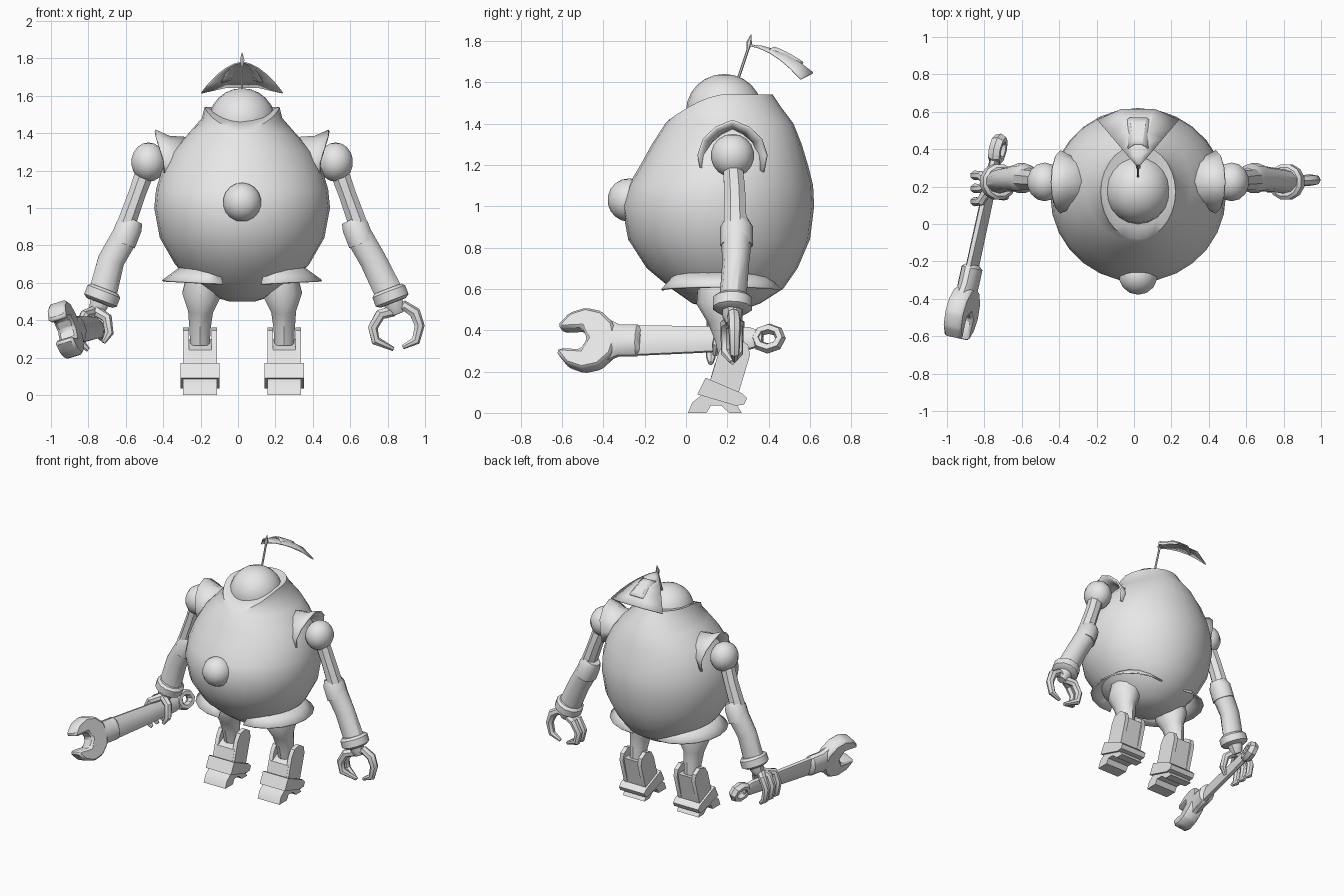
import bpy, bmesh, math
from mathutils import Vector, Matrix

cube = bpy.data.objects.get("Cube")
if cube:
    bpy.data.objects.remove(cube, do_unlink=True)

grey = bpy.data.materials.new("plain light grey")
grey.use_nodes = True
grey.diffuse_color = (0.8, 0.8, 0.8, 1)
grey.node_tree.nodes["Principled BSDF"].inputs["Base Color"].default_value = (0.8, 0.8, 0.8, 1)

MID = 0.022  # centre line of the body


def finish(bm, name, angle=40, solid=0, matrix=None):
    if matrix:
        bm.transform(matrix)
    bmesh.ops.recalc_face_normals(bm, faces=bm.faces)
    mesh = bpy.data.meshes.new(name)
    bm.to_mesh(mesh)
    bm.free()
    mesh.materials.append(grey)
    ob = bpy.data.objects.new(name, mesh)
    bpy.context.collection.objects.link(ob)
    if solid:
        mod = ob.modifiers.new("thickness", "SOLIDIFY")
        mod.thickness, mod.offset = solid, 0
    bpy.ops.object.select_all(action="DESELECT")
    ob.select_set(True)
    bpy.context.view_layer.objects.active = ob
    bpy.ops.object.shade_smooth_by_angle(angle=math.radians(angle))
    return ob


def loft(name, rings, caps=True, closed=True, **kw):
    """Skin a list of equal-length point rings."""
    bm = bmesh.new()
    vs = [[bm.verts.new(p) for p in ring] for ring in rings]
    n = len(rings[0])
    for a, b in zip(vs, vs[1:]):
        for i in range(n if closed else n - 1):
            j = (i + 1) % n
            bm.faces.new((a[i], a[j], b[j], b[i]))
    if caps and closed:
        bm.faces.new(vs[0])
        bm.faces.new(vs[-1])
    return finish(bm, name, **kw)


def tube(name, pts, radii, sides=10, **kw):
    """Tube along points; radius is a number or (across x, along y)."""
    pts = [Vector(p) for p in pts]
    rings = []
    for i, p in enumerate(pts):
        t = (pts[min(i + 1, len(pts) - 1)] - pts[max(i - 1, 0)]).normalized()
        side = Vector((0, 1, 0)) - t * t.y
        side = side.normalized() if side.length > 0.2 else Vector((0, 0, 1))
        other = side.cross(t)
        r = radii[i]
        rx, ry = r if isinstance(r, tuple) else (r, r)
        ring = []
        for k in range(sides):
            a = 2 * math.pi * (k + 0.5) / sides
            ring.append(p + other * rx * math.cos(a) + side * ry * math.sin(a))
        rings.append(ring)
    return loft(name, rings, **kw)


def ball(name, centre, scale, seg=16):
    bm = bmesh.new()
    bmesh.ops.create_uvsphere(bm, u_segments=seg, v_segments=seg // 2 + 2, radius=1)
    return finish(bm, name, matrix=Matrix.Translation(centre) @ Matrix.Diagonal((*scale, 1)))


def prism(name, outline, thick, matrix=None, **kw):
    """Outline in the XZ plane, extruded evenly along Y."""
    rings = [[(u, y, v) for u, v in outline] for y in (-thick / 2, thick / 2)]
    return loft(name, rings, matrix=matrix, **kw)


# Body: height, front y, back y, half width
ring_sizes = [(0.50, 0.14, 0.28, 0.07), (0.53, 0.03, 0.36, 0.17), (0.60, -0.07, 0.47, 0.27),
              (0.70, -0.19, 0.54, 0.36), (0.84, -0.28, 0.60, 0.44), (1.0, -0.31, 0.62, 0.47),
              (1.1, -0.28, 0.615, 0.46), (1.2, -0.22, 0.59, 0.43), (1.3, -0.165, 0.56, 0.375),
              (1.4, -0.10, 0.52, 0.285)]


def oval(z, front, back, width, dip=0, n=28):
    pts = []
    for k in range(n):
        a = 2 * math.pi * k / n
        c = math.cos(a)
        pts.append((MID + width * math.sin(a), (front + back) / 2 - c * (back - front) / 2,
                    z - dip * max(0, c) ** 1.5))
    return pts


body = [oval(*r) for r in ring_sizes]
body += [oval(1.48, -0.09, 0.46, 0.215, 0.07), oval(1.54, -0.08, 0.42, 0.20, 0.12),
         oval(1.53, -0.02, 0.37, 0.17, 0.08)]
loft("body", body)
ball("head_dome", (MID, 0.185, 1.46), (0.18, 0.185, 0.18), 20)
ball("belly_knob", (MID, -0.275, 1.03), (0.105, 0.105, 0.105), 14)

# Antenna and the fan of feathers trailing behind it
tube("antenna", [(MID, 0.25, 1.61), (MID, 0.30, 1.76), (MID, 0.305, 1.79), (MID, 0.315, 1.83)],
     [0.007, 0.007, 0.014, 0.002], 6)
for name, lift, size, start in (("plume", 0, 1, 0.02), ("plume_overlay", 0.012, 0.6, 0.4)):
    sheet = []
    for i in range(6):
        u = start + ((0.85 if lift else 1) - start) * i / 5
        sheet.append([(MID + 0.217 * v * u * size, 0.30 + 0.325 * u - 0.07 * u * v * v,
                       1.78 + lift - 0.13 * u * u - 0.035 * u * v * v)
                      for v in (-1, -0.4, 0.4, 1)])
    loft(name, sheet, closed=False, solid=0.008, angle=20)

for s, tag, wrist in ((1, "left", 0.795), (-1, "right", 0.75)):
    def at(x, y, z):
        return (MID + s * x, y, z)

    # Shoulder with its flared guard
    ball(tag + "_shoulder", at(0.50, 0.225, 1.245), (0.095, 0.105, 0.105), 14)
    guard = []
    for x, r, lean in ((0.29, 0.10, 0.02), (0.39, 0.125, 0), (0.465, 0.165, -0.01)):
        arc = []
        for k in range(9):
            a = math.radians(-25 + 230 * k / 8)
            up = math.sin(a)
            arc.append(at(x - 0.05 * (1 - max(up, 0)), 0.225 + r * math.cos(a),
                          1.245 + lean + r * up * (1.08 if k == 4 else 1)))
        guard.append(arc)
    loft(tag + "_shoulder_guard", guard, closed=False, solid=0.012)

    # Arm
    elbow, hand = at(0.635, 0.24, 0.87), at(wrist, 0.225, 0.525)
    tube(tag + "_upper_arm", [at(0.51, 0.225, 1.22), at(0.56, 0.235, 1.08), elbow],
         [(0.055, 0.05), (0.05, 0.055), (0.055, 0.06)], 8)
    tube(tag + "_elbow", [at(0.585, 0.245, 0.94), at(0.605, 0.245, 0.90), at(0.64, 0.245, 0.81)],
         [(0.06, 0.055), (0.075, 0.08), (0.075, 0.08)], 10)
    tube(tag + "_forearm", [at(0.625, 0.245, 0.85), at(0.70, 0.24, 0.72), hand],
         [0.075, (0.075, 0.065), (0.08, 0.065)], 10)
    w = Vector(hand)
    axis = Vector((s * 0.36, -0.02, -0.93))
    tube(tag + "_wrist_cuff", [w + axis * d for d in (-0.045, -0.03, 0.02, 0.035)],
         [0.08, 0.097, 0.097, 0.075], 12)
    tube(tag + "_palm", [w, w + axis * 0.06, w + axis * 0.10],
         [(0.065, 0.055), (0.05, 0.05), (0.035, 0.03)], 8)

    # Hip guard, a flared skirt over the thigh
    skirt = []
    for z, rx, ry in ((0.68, 0.16, 0.23), (0.635, 0.22, 0.25), (0.595, 0.275, 0.29)):
        arc = []
        for k in range(11):
            a = math.radians(-100 + 20 * k)
            arc.append(at(0.15 + rx * math.cos(a), 0.17 + ry * math.sin(a),
                          z + 0.015 * math.cos(a)))
        skirt.append(arc)
    loft(tag + "_hip_guard", skirt, closed=False, solid=0.01)

    # Leg: thigh seated in a channel-shaped shin
    tube(tag + "_thigh", [at(0.21, 0.17, 0.64), at(0.215, 0.175, 0.54), at(0.222, 0.19, 0.45),
                          at(0.225, 0.21, 0.36), at(0.225, 0.22, 0.27)],
         [(0.09, 0.11), (0.11, 0.125), (0.07, 0.085), (0.06, 0.07), (0.055, 0.06)], 10)
    place = Matrix.Translation(at(0.225, 0, 0)) @ Matrix.Rotation(math.pi / 2, 4, "Z")
    shin = [(0.16, 0.30), (0.19, 0.345), (0.25, 0.36), (0.30, 0.33), (0.31, 0.28),
            (0.25, 0.08), (0.10, 0.10)]
    for off in (-0.075, 0.075):
        prism(tag + "_shin_side", shin, 0.03, Matrix.Translation((off, 0, 0)) @ place)
    back = [(0.24, 0.30), (0.30, 0.30), (0.25, 0.08), (0.10, 0.10), (0.14, 0.24)]
    prism(tag + "_shin_core", back, 0.15, place)
    cuff = [(0.055, 0.09), (0.095, 0.17), (0.27, 0.095), (0.295, 0.07), (0.28, 0.04), (0.24, 0.035)]
    prism(tag + "_ankle_cuff", cuff, 0.21, place)
    foot = [(0.01, 0), (0.03, 0.05), (0.08, 0.09), (0.22, 0.08), (0.27, 0.0),
            (0.21, 0), (0.17, 0.035), (0.12, 0.035), (0.10, 0)]
    prism(tag + "_foot", foot, 0.18, place)

# Open left claw: an outer thumb and two inner fingers
tube("left_thumb", [(0.83, 0.23, 0.45), (0.89, 0.23, 0.475), (0.945, 0.235, 0.44), (0.97, 0.235, 0.37),
                    (0.95, 0.235, 0.29), (0.88, 0.235, 0.255)],
     [0.03, 0.03, 0.032, 0.028, 0.025, 0.012], 7)
for y in (0.195, 0.25):
    tube("left_finger", [(0.83, 0.225, 0.45), (0.76, y, 0.43), (0.72, y, 0.36), (0.735, y, 0.29),
                         (0.83, 0.225, 0.245)], [0.03, 0.03, 0.028, 0.026, 0.012], 7)

# Right hand wrapped around the tool handle
for y in (0.12, 0.19, 0.26):
    tube("right_finger", [(-0.77, 0.21, 0.45), (-0.82, y, 0.43), (-0.85, y, 0.36), (-0.835, y, 0.27),
                          (-0.80, y, 0.24)], [0.03, 0.026, 0.026, 0.024, 0.012], 7)
tube("right_thumb", [(-0.76, 0.20, 0.45), (-0.70, 0.17, 0.41), (-0.69, 0.15, 0.33),
                     (-0.72, 0.14, 0.28)], [0.03, 0.028, 0.025, 0.012], 7)

# Spanner: local x runs from the jaw to the ring end, local z is its height
spanner = (Matrix.Translation((-0.92, -0.48, 0.35)) @ Matrix.Rotation(math.radians(77.5), 4, "Z")
           @ Matrix.Rotation(math.radians(-17), 4, "X"))
jaw = [(0.155 * math.cos(math.radians(a)), 0.155 * math.sin(math.radians(a)))
       for a in range(-155, 156, 31)]
jaw += [(-0.12, 0.05), (-0.02, 0.055), (0.01, 0), (-0.02, -0.055), (-0.12, -0.05)]
spanner_head = prism("spanner_head", jaw, 0.10, spanner)
bevel = spanner_head.modifiers.new("soft edges", "BEVEL")
bevel.width, bevel.segments = 0.018, 1
tube("spanner_neck", [(0.10, 0, 0), (0.16, 0, 0), (0.25, 0, 0), (0.27, 0, 0)],
     [(0.11, 0.05), (0.08, 0.055), (0.08, 0.055), (0.065, 0.03)], 12, matrix=spanner)
tube("spanner_handle", [(0.24, 0, 0), (0.55, 0, 0.005), (0.80, 0, 0.01), (0.87, 0, 0.01)],
     [(0.08, 0.03), (0.07, 0.03), (0.06, 0.03), (0.035, 0.025)], 8, matrix=spanner)
ring = []
for k in range(9):
    a = 2 * math.pi * (k % 8) / 8
    ring.append([(0.90 + math.cos(a) * (0.06 + 0.026 * math.cos(b)), 0.036 * math.sin(b),
                  0.01 + math.sin(a) * (0.05 + 0.026 * math.cos(b)))
                 for b in (math.pi * j / 3 for j in range(6))])
loft("spanner_ring", ring, caps=False, matrix=spanner)
